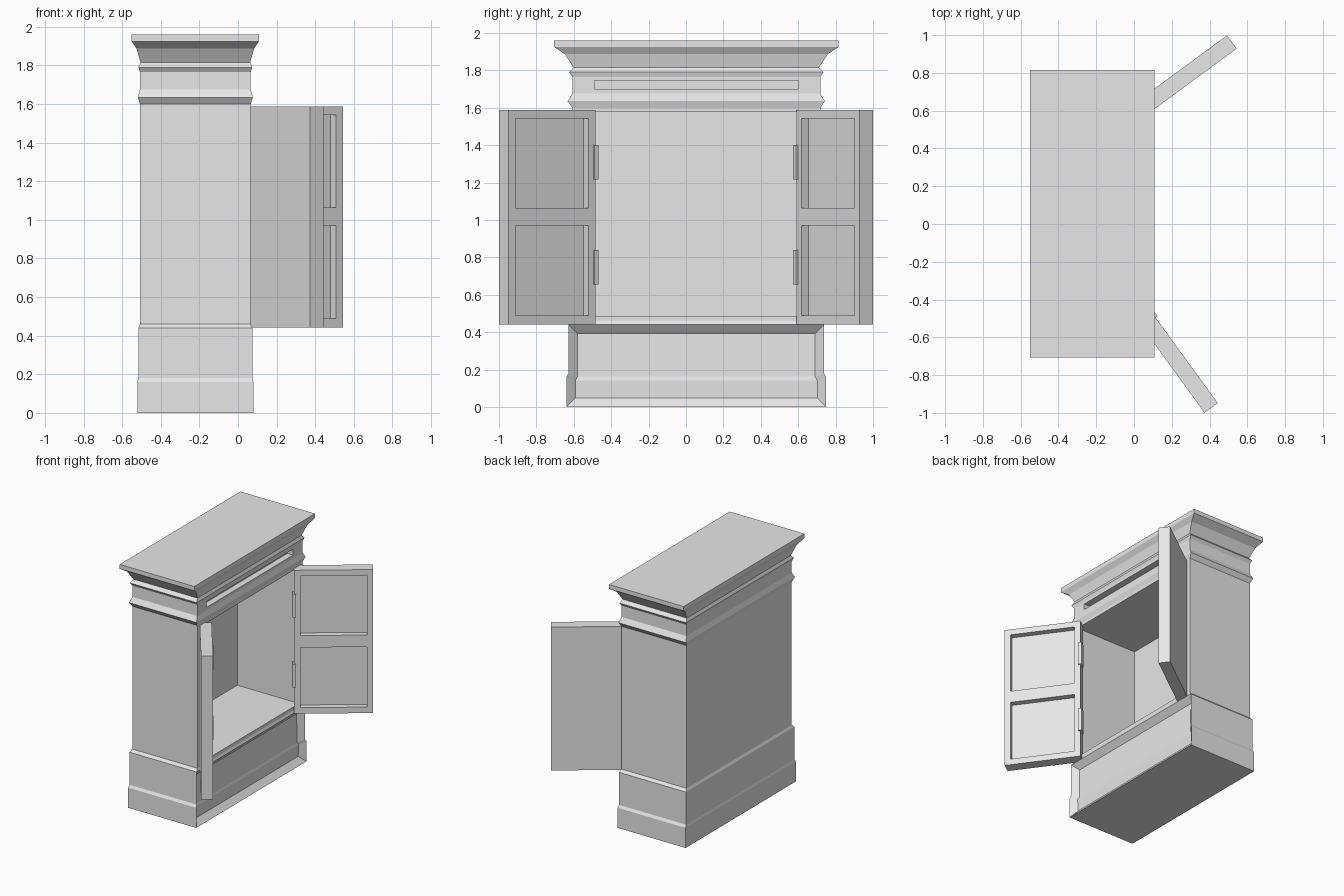
import bpy
import bmesh
from math import radians
from mathutils import Matrix

cube = bpy.data.objects.get("Cube")
if cube:
    bpy.data.objects.remove(cube, do_unlink=True)

GREY = (0.8, 0.8, 0.8, 1)
grey = bpy.data.materials.new("plain_grey")
grey.use_nodes = True
grey.diffuse_color = GREY
for node in grey.node_tree.nodes:
    if node.type == "BSDF_PRINCIPLED":
        node.inputs["Base Color"].default_value = GREY


def finish(bm, name, matrix=None):
    bmesh.ops.recalc_face_normals(bm, faces=bm.faces)
    mesh = bpy.data.meshes.new(name)
    bm.to_mesh(mesh)
    bm.free()
    mesh.materials.append(grey)
    obj = bpy.data.objects.new(name, mesh)
    bpy.context.collection.objects.link(obj)
    if matrix:
        obj.matrix_world = matrix
    return obj


def box(x0, x1, y0, y1, z0, z1):
    bm = bmesh.new()
    size = Matrix.Diagonal((x1 - x0, y1 - y0, z1 - z0, 1))
    place = Matrix.Translation(((x0 + x1) / 2, (y0 + y1) / 2, (z0 + z1) / 2))
    bmesh.ops.create_cube(bm, size=1, matrix=place @ size)
    return bm


def front_face(bm, z):
    """The +x face whose height range contains z."""
    bm.normal_update()
    for f in bm.faces:
        heights = [v.co.z for v in f.verts]
        if f.normal.x > 0.5 and min(heights) < z < max(heights):
            return f


def recess(bm, face, y0, y1, z0, z1, depth):
    """Sink a rectangle into a +x face."""
    bmesh.ops.inset_individual(bm, faces=[face], thickness=0.005)
    mid = face.calc_center_median()
    for v in face.verts:
        v.co.y = y0 if v.co.y < mid.y else y1
        v.co.z = z0 if v.co.z < mid.z else z1
    floor = bmesh.ops.extrude_discrete_faces(bm, faces=[face])["faces"][0]
    for v in floor.verts:
        v.co.x -= depth


# Cabinet body: rectangles of one proportion stacked up a moulded profile
CX, CY, HX, HY = -0.221, 0.055, 0.287, 0.663
PROFILE = [(0, 1.048), (0.16, 1.048), (0.18, 1.03), (0.44, 1.03),
           (0.46, 1), (1.60, 1), (1.635, 1.037), (1.675, 1), (1.765, 1),
           (1.79, 1.026), (1.815, 0.99), (1.887, 1.06), (1.925, 1.148),
           (1.96, 1.148)]
bm = bmesh.new()
rings = []
for z, s in PROFILE:
    rings.append([bm.verts.new((CX + a * HX * s, CY + b * HY * s, z))
                  for a, b in ((1, -1), (1, 1), (-1, 1), (-1, -1))])
for low, high in zip(rings, rings[1:]):
    for i in range(4):
        j = (i + 1) % 4
        bm.faces.new((low[i], low[j], high[j], high[i]))
bm.faces.new(rings[0][::-1])
bm.faces.new(rings[-1])

# Plinth panel follows the stepped base
plinth = [front_face(bm, z) for z in (0.1, 0.17, 0.3)]
bmesh.ops.inset_region(bm, faces=plinth, thickness=0.048, depth=-0.04,
                       use_even_offset=True, use_boundary=True)
# Cupboard interior and frieze slot
recess(bm, front_face(bm, 1.0), CY - 0.62, CY + 0.62, 0.487, 1.576, 0.545)
recess(bm, front_face(bm, 1.72), CY - 0.545, CY + 0.545, 1.70, 1.747, 0.05)
finish(bm, "cabinet_body")

# Doors swung open, panelled on the inner face, with two hinges each
WIDTH, THICK, MARGIN = 0.572, 0.087, 0.045
DOORS = [("left", 1, (0.083, 0.59, 0), -53.7),
         ("right", -1, (0.107, -0.485, 0), 36)]
for side, sign, corner, angle in DOORS:
    matrix = Matrix.Translation(corner) @ Matrix.Rotation(radians(angle), 4, "Z")
    y0, y1 = sorted((0, sign * WIDTH))
    bm = box(-THICK, 0, y0, y1, 0.442, 1.587)
    bmesh.ops.bisect_plane(bm, geom=bm.verts[:] + bm.edges[:] + bm.faces[:],
                           plane_co=(0, 0, 1.017), plane_no=(0, 0, 1))
    for z0, z1 in ((0.49, 0.97), (1.065, 1.542)):
        recess(bm, front_face(bm, (z0 + z1) / 2),
               y0 + MARGIN, y1 - MARGIN, z0, z1, 0.047)
    finish(bm, side + "_door", matrix)

    for label, z in (("lower", 0.748), ("upper", 1.308)):
        h0, h1 = sorted((-0.013 * sign, 0.013 * sign))
        finish(box(-0.05, 0.012, h0, h1, z - 0.092, z + 0.092),
               f"{side}_{label}_hinge", matrix)
